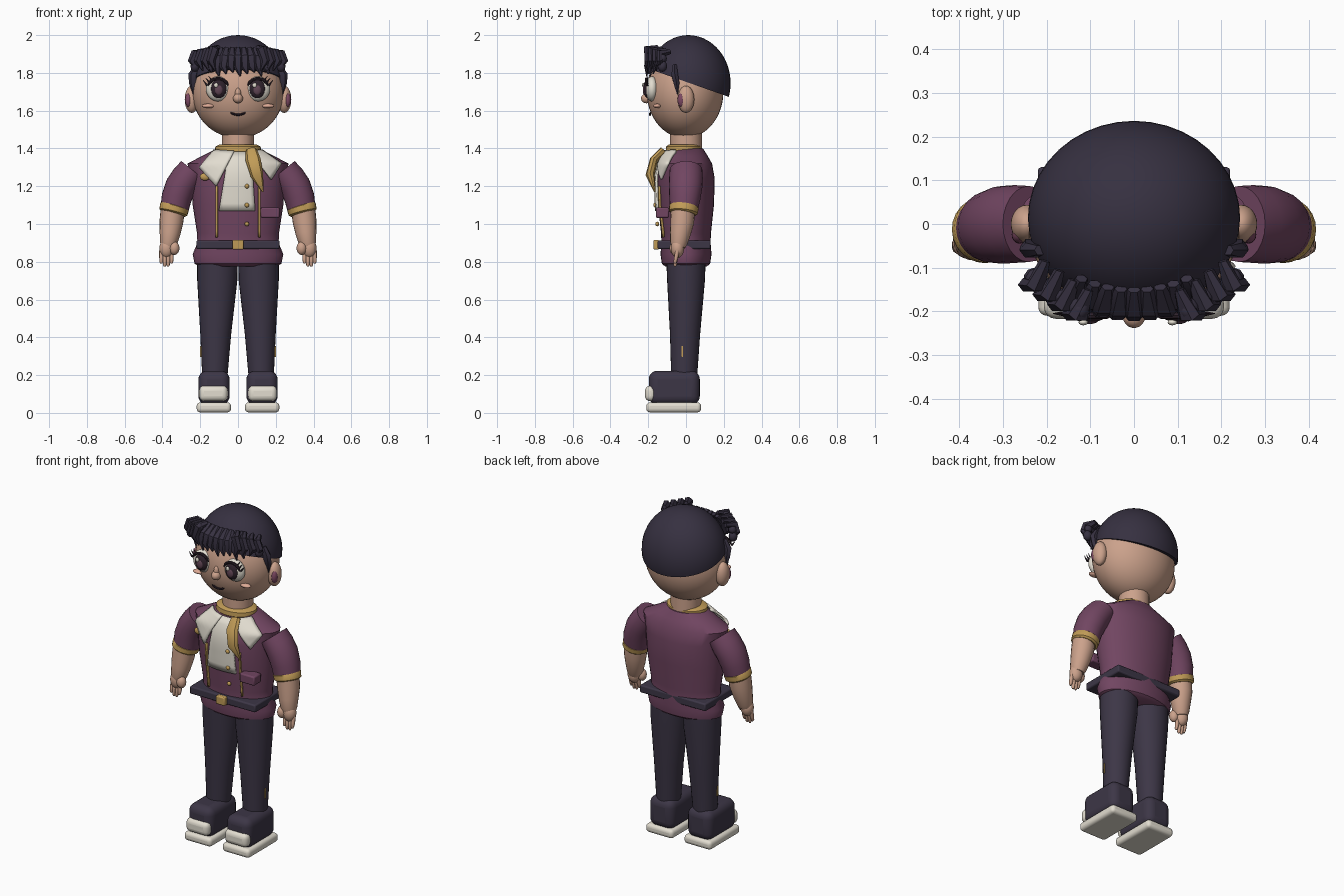
import bpy, bmesh, math
from mathutils import Vector, Matrix

if "Cube" in bpy.data.objects:
    bpy.data.objects.remove(bpy.data.objects["Cube"])


def material(name, *rgb):
    m = bpy.data.materials.new(name)
    m.use_nodes = True
    m.diffuse_color = (*rgb, 1)
    m.node_tree.nodes["Principled BSDF"].inputs["Base Color"].default_value = (*rgb, 1)
    return m


SKIN = material("skin", .60, .36, .26)
PLUM = material("plum cloth", .165, .06, .12)
DARK = material("dark navy", .046, .037, .062)
HAIR = material("hair", .037, .03, .052)
CREAM = material("cream", .76, .72, .63)
GOLD = material("gold", .53, .33, .095)
IRIS = material("iris", .028, .016, .025)
PUPIL = material("pupil plum", .12, .06, .09)
BLUSH = material("blush", .72, .40, .30)
ROSE = material("inner ear", .2, .065, .12)
parts = []


def finish(bm, name, mat):
    bmesh.ops.recalc_face_normals(bm, faces=bm.faces)
    me = bpy.data.meshes.new(name)
    bm.to_mesh(me)
    bm.free()
    me.materials.append(mat)
    ob = bpy.data.objects.new(name, me)
    bpy.context.collection.objects.link(ob)
    parts.append(ob)
    return ob


def ball(name, loc, size, mat, seg=24, cut=None):
    bm = bmesh.new()
    m = Matrix.Translation(loc) @ Matrix.Diagonal((*size, 1))
    bmesh.ops.create_uvsphere(bm, u_segments=seg, v_segments=seg * 2 // 3, radius=1, matrix=m)
    if cut:
        res = bmesh.ops.bisect_plane(bm, geom=bm.verts[:] + bm.edges[:] + bm.faces[:],
                                     plane_co=cut[0], plane_no=cut[1], clear_inner=True)
        edges = [e for e in res["geom_cut"] if isinstance(e, bmesh.types.BMEdge)]
        bmesh.ops.edgeloop_fill(bm, edges=edges)
    return finish(bm, name, mat)


def box(name, loc, size, mat, bevel=0.0, segments=4):
    bm = bmesh.new()
    m = Matrix.Translation(loc) @ Matrix.Diagonal((*size, 1))
    bmesh.ops.create_cube(bm, size=1, matrix=m)
    ob = finish(bm, name, mat)
    if bevel:
        b = ob.modifiers.new("bevel", "BEVEL")
        b.width, b.segments = bevel, segments
    return ob


def tube(name, pts, radii, mat, sides=20):
    """Loft elliptical rings along a path and close both ends."""
    bm = bmesh.new()
    pts = [Vector(p) for p in pts]
    rings = []
    for i, p in enumerate(pts):
        t = (pts[min(i + 1, len(pts) - 1)] - pts[max(i - 1, 0)]).normalized()
        u = Vector((0, 1, 0)).cross(t).normalized()
        v = t.cross(u)
        a, b = radii[i] if isinstance(radii[i], tuple) else (radii[i], radii[i])
        angles = [math.tau * k / sides for k in range(sides)]
        rings.append([bm.verts.new(p + u * a * math.cos(k) + v * b * math.sin(k)) for k in angles])
    for r, q in zip(rings, rings[1:]):
        for k in range(sides):
            j = (k + 1) % sides
            bm.faces.new((r[k], r[j], q[j], q[k]))
    bm.faces.new(rings[0])
    bm.faces.new(rings[-1])
    return finish(bm, name, mat)


# Jacket body: height, half width, half depth
TORSO = [(.775, .20, .11), (.79, .23, .128), (.84, .24, .135), (.9, .215, .13), (.95, .217, .132),
         (1.1, .24, .148), (1.24, .25, .152), (1.32, .268, .138), (1.36, .19, .115), (1.4, .11, .09)]
tube("jacket", [(0, 0, z) for z, a, b in TORSO], [(a, b) for z, a, b in TORSO], PLUM, 32)


def chest_y(x, z):
    for (z0, a0, b0), (z1, a1, b1) in zip(TORSO, TORSO[1:]):
        if z <= z1:
            break
    f = (z - z0) / (z1 - z0)
    a, b = a0 + f * (a1 - a0), b0 + f * (b1 - b0)
    return -b * math.sqrt(max(.1, 1 - (x / a) ** 2))


def patch(name, corners, mat, lift=.012, n=8):
    """Cloth panel draped over the chest between four (x, z) corners."""
    bm = bmesh.new()
    a, b, c, d = [Vector(p) for p in corners]
    grid = []
    for i in range(n + 1):
        l, r = a.lerp(d, i / n), b.lerp(c, i / n)
        row = [l.lerp(r, j / n) for j in range(n + 1)]
        grid.append([bm.verts.new((p.x, chest_y(*p) - lift, p.y)) for p in row])
    for i in range(n):
        for j in range(n):
            bm.faces.new((grid[i][j], grid[i][j + 1], grid[i + 1][j + 1], grid[i + 1][j]))
    ob = finish(bm, name, mat)
    s = ob.modifiers.new("thickness", "SOLIDIFY")
    s.thickness, s.offset = .012, 0
    return ob


# Shirt front, lapels, trim and fastenings
patch("shirt_bib", [(-.05, 1.38), (.07, 1.38), (.09, 1.07), (-.1, 1.07)], CREAM)
patch("right_lapel", [(-.127, 1.39), (-.02, 1.385), (-.115, 1.2), (-.205, 1.3)], CREAM, .022)
patch("left_lapel", [(.06, 1.385), (.127, 1.39), (.23, 1.32), (.175, 1.235)], CREAM, .022)
for x, side in ((.112, "left"), (-.112, "right")):
    patch(side + "_trim", [(x - .005, 1.2), (x + .005, 1.2), (x + .005, .93), (x - .005, .93)], GOLD, .008)
for i in range(3):
    z = 1.2 - i * .1
    ball(f"button_{i}", (.047, chest_y(.047, z) - .018, z), (.012, .01, .012), GOLD, 12)
ball("badge", (-.175, chest_y(-.175, 1.25) - .02, 1.25), (.028, .012, .02), GOLD, 12)
box("pocket", (.17, -.125, 1.06), (.1, .07, .055), PLUM, .008, 2)
tube("scarf", [(.07, -.12, 1.39), (.08, -.17, 1.34), (.1, -.19, 1.26), (.132, -.165, 1.17)],
     [(.03, .02), (.04, .022), (.034, .024), (.004, .004)], GOLD, 8)

# Belt with square corners, and its buckle
box("belt", (0, -.01, .89), (.44, .28, .046), DARK, .008, 2)
box("belt_buckle", (0, -.157, .89), (.06, .03, .05), GOLD, .006, 2)

# Neck and collar
tube("neck", [(0, 0, 1.36), (0, 0, 1.5)], [.084, .084], SKIN)
tube("collar", [(0, -.012, z) for z in (1.375, 1.385, 1.41, 1.42)],
     [(.11, .085), (.122, .095), (.12, .093), (.1, .08)], GOLD, 32)

# Head and face
ball("head", (0, -.005, 1.70), (.243, .203, .245), SKIN, 40)
ball("nose", (0, -.21, 1.665), (.026, .028, .026), SKIN)
ball("nose_bridge", (0, -.2, 1.69), (.017, .022, .032), SKIN)
tube("mouth", [(x * .01, -.19, 1.578 + .0008 * x * x) for x in range(-4, 5)],
     [.002] + [.006] * 7 + [.002], IRIS, 8)

# Hair cap cut on a slope from brow to nape
ball("hair_cap", (0, .012, 1.745), (.243, .224, .255), HAIR, 40,
     ((0, .23, 1.672), (0, .35, 1)))


def lock(name, pts, width):
    tube(name, pts, [(width * .5, .012), (width, .02), (width * .85, .018), (.003, .003)], HAIR, 6)


# Fringe of pointed locks over the brow
for i in range(9):
    x = -.15 + i * .0375
    y = -.2 * math.sqrt(1 - (x / .27) ** 2)
    drop = (.02, 0, .012)[i % 3]
    lock(f"fringe_{i}", [(x * .8, y * .75, 1.93), (x * .93, y * .99, 1.885),
                         (x, y * 1.03, 1.835), (x + .012, y * 1.04, 1.782 + drop)], .03)

for s, side in ((1, "left"), (-1, "right")):
    # Eye: white, iris, pupil, glint, lash and brow
    ball(side + "_eye_white", (s * .105, -.18, 1.715), (.065, .036, .066), CREAM)
    ball(side + "_iris", (s * .102, -.203, 1.716), (.042, .022, .05), IRIS)
    ball(side + "_pupil", (s * .102, -.218, 1.71), (.022, .011, .028), PUPIL, 16)
    ball(side + "_glint", (s * .102 - .014, -.225, 1.735), (.011, .007, .013), CREAM, 12)
    arc = [math.radians(a) for a in range(20, 161, 20)]
    tube(side + "_lash", [(s * .105 + .057 * math.cos(a), -.209, 1.713 + .057 * math.sin(a)) for a in arc],
         [.003] + [.008] * 6 + [.003], IRIS, 8)
    for k in range(3):
        x = .135 + k * .014
        tube(f"{side}_lash_tip_{k}", [(s * x, -.205, 1.757 - k * .012), (s * (x + .022), -.205, 1.785 - k * .012)],
             [.006, .001], IRIS, 6)
    ball(side + "_cheek", (s * .158, -.153, 1.625), (.034, .02, .012), BLUSH)

    # Ear
    ball(side + "_ear", (s * .245, 0, 1.66), (.037, .044, .072), SKIN)
    ball(side + "_inner_ear", (s * .262, -.024, 1.657), (.018, .021, .038), ROSE, 16)

    # Curled clump at the temple and the sideburn below it
    for k in range(4):
        x = .125 + k * .033
        y = -.195 + k * .022
        lock(f"{side}_curl_{k}", [(s * (x - .02), y + .045, 1.935 - k * .008), (s * x, y - .012, 1.925 - k * .008),
                                  (s * (x + .018), y - .01, 1.865), (s * (x - .005), y - .005, 1.81)], .028)
        ball(f"{side}_curl_top_{k}", (s * x, y, 1.918 - k * .014), (.025, .028, .025), HAIR, 10)
    for k in range(2):
        ball(f"{side}_curl_end_{k}", (s * (.228 - k * .02), -.125 - k * .02, 1.835 + k * .03), (.025, .025, .03), HAIR, 10)
    lock(side + "_sideburn", [(s * .215, -.06, 1.84), (s * .235, -.06, 1.79),
                              (s * .236, -.05, 1.745), (s * .235, -.045, 1.685)], .028)

    # Sleeve with a square shoulder end, cuff and forearm
    tube(side + "_sleeve", [(s * .24, 0, 1.285), (s * .272, 0, 1.245), (s * .302, -.002, 1.2),
                            (s * .325, -.006, 1.14), (s * .338, -.012, 1.07)],
         [(.077, .087), (.082, .089), (.083, .089), (.08, .083), (.074, .073)], PLUM, 24)
    tube(side + "_cuff", [(s * .333, -.01, 1.098), (s * .336, -.011, 1.09), (s * .343, -.014, 1.062), (s * .345, -.015, 1.054)],
         [.07, .078, .076, .066], GOLD, 24)
    tube(side + "_forearm", [(s * .345, -.016, 1.08), (s * .353, -.02, 1.01), (s * .36, -.03, .95),
                             (s * .368, -.038, .9), (s * .372, -.04, .875)],
         [.064, .063, .055, .046, .036], SKIN)

    # Hand
    ball(side + "_palm", (s * .378, -.045, .872), (.038, .035, .052), SKIN, 20)
    ball(side + "_thumb", (s * .337, -.06, .872), (.027, .027, .036), SKIN, 16)
    for k in range(4):
        x, low = .352 + k * .018, (.79, .775, .775, .79)[k]
        tube(f"{side}_finger_{k}", [(s * x, -.045, .86), (s * x, -.053, .82), (s * x, -.058, low + .008),
                                    (s * x, -.058, low)], [.011, .011, .009, .005], SKIN, 10)

    # Trouser leg with a small gold tab
    tube(side + "_trouser", [(s * .108, 0, .83), (s * .11, 0, .7), (s * .118, -.005, .42), (s * .123, -.01, .18)],
         [(.108, .105), (.106, .1), (.082, .08), (.066, .068)], DARK, 28)
    box(side + "_ankle_tab", (s * .197, -.02, .325), (.006, .008, .06), GOLD)

    # Shoe
    box(side + "_shoe", (s * .127, -.062, .133), (.165, .27, .18), DARK, .045, 5)
    box(side + "_toe_cap", (s * .13, -.187, .103), (.152, .06, .082), CREAM, .027, 4)
    box(side + "_sole", (s * .128, -.065, .029), (.182, .29, .053), CREAM, .02, 4)

# Smooth shading with crisp edges
bpy.ops.object.select_all(action="DESELECT")
for ob in parts:
    ob.select_set(True)
bpy.context.view_layer.objects.active = parts[0]
bpy.ops.object.shade_smooth_by_angle(angle=math.radians(40))
